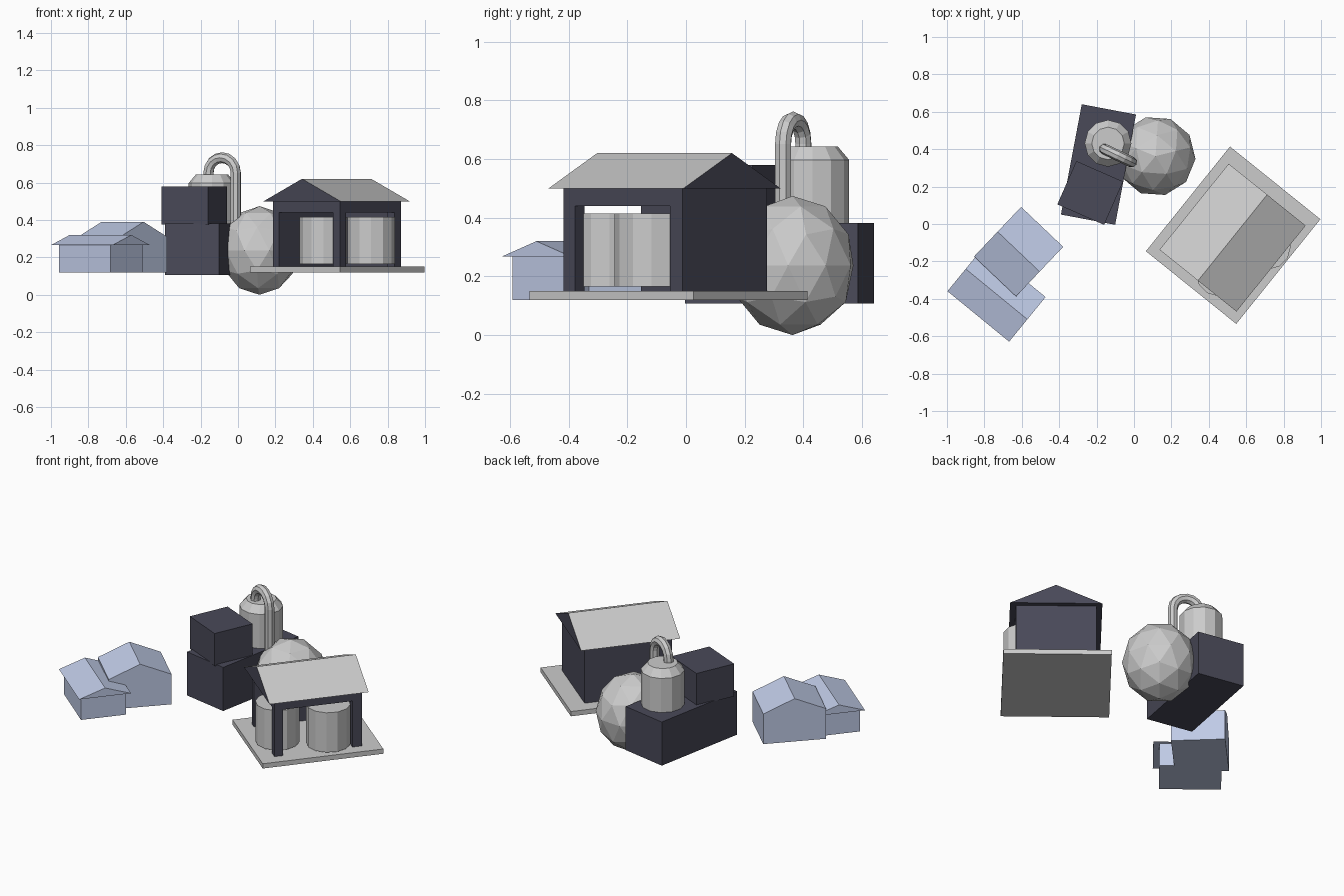
import bpy, bmesh
from math import sin, cos, pi, radians
from mathutils import Vector, Matrix

if "Cube" in bpy.data.objects:
    bpy.data.objects.remove(bpy.data.objects["Cube"])


def material(name, rgb):
    m = bpy.data.materials.new(name)
    m.diffuse_color = (*rgb, 1)
    m.use_nodes = True
    m.node_tree.nodes["Principled BSDF"].inputs["Base Color"].default_value = m.diffuse_color
    return m


DARK = material("dark_slate", (0.067, 0.067, 0.098))
BLUE = material("pale_blue", (0.53, 0.6, 0.8))
GREY = material("plain_grey", (0.8, 0.8, 0.8))


def finish(name, bm, loc, deg=0, mats=()):
    bmesh.ops.recalc_face_normals(bm, faces=bm.faces)
    me = bpy.data.meshes.new(name)
    bm.to_mesh(me)
    bm.free()
    ob = bpy.data.objects.new(name, me)
    bpy.context.collection.objects.link(ob)
    ob.location = loc
    ob.rotation_euler.z = radians(deg)
    for m in mats:
        me.materials.append(m)
    return ob


def box(name, x, y, z0, z1, lx, ly, deg, mats=()):
    bm = bmesh.new()
    bmesh.ops.create_cube(bm, size=1)
    bmesh.ops.scale(bm, vec=(lx, ly, z1 - z0), verts=bm.verts)
    return finish(name, bm, (x, y, (z0 + z1) / 2), deg, mats)


def prism(name, profile, length, x, y, deg, mats, slope_mat=0):
    """Extrude a (y, z) profile along local x; sloping faces may use another material."""
    bm = bmesh.new()
    f = bm.faces.new([bm.verts.new((-length / 2, a, b)) for a, b in profile])
    r = bmesh.ops.extrude_face_region(bm, geom=[f])
    verts = [v for v in r["geom"] if isinstance(v, bmesh.types.BMVert)]
    bmesh.ops.translate(bm, vec=(length, 0, 0), verts=verts)
    bmesh.ops.recalc_face_normals(bm, faces=bm.faces)
    for f in bm.faces:
        if 0.1 < f.normal.z < 0.99:
            f.material_index = slope_mat
    return finish(name, bm, (x, y, 0), deg, mats)


def lathe(name, rings, x, y, n=12, deg=0):
    """Closed round solid from (radius, z) rings."""
    bm = bmesh.new()
    loops = [[bm.verts.new((r * cos(2 * pi * i / n), r * sin(2 * pi * i / n), z))
              for i in range(n)] for r, z in rings]
    for a, b in zip(loops, loops[1:]):
        for i in range(n):
            j = (i + 1) % n
            bm.faces.new((a[i], a[j], b[j], b[i]))
    bm.faces.new(loops[0])
    bm.faces.new(loops[-1])
    return finish(name, bm, (x, y, 0), deg)


# Open shelter on a slab
CX, CY, ANG = 0.53, -0.07, 51.2
box("shelter_slab", CX, -0.06, 0.12, 0.15, 0.718, 0.62, ANG)


def shelter_box(name, u, v, z0, z1, lu, lv):
    p = Matrix.Rotation(radians(ANG), 2) @ Vector((u, -v))
    box(name, CX + p.x, CY + p.y, z0, z1, lu, lv, ANG, [DARK])


shelter_box("side_wall", 0, -0.21, 0.15, 0.5, 0.52, 0.04)
shelter_box("end_wall", 0.24, 0, 0.15, 0.5, 0.04, 0.46)
shelter_box("corner_post", -0.235, 0.205, 0.15, 0.5, 0.05, 0.05)
shelter_box("left_post", -0.24, -0.21, 0.15, 0.5, 0.04, 0.04)
shelter_box("right_post", 0.232, 0.205, 0.15, 0.5, 0.056, 0.05)
shelter_box("end_beam", -0.24, 0, 0.44, 0.5, 0.04, 0.46)
shelter_box("side_beam", 0, 0.21, 0.44, 0.5, 0.52, 0.04)
prism("shelter_roof", [(-0.264, 0.5), (0.264, 0.5), (0, 0.62)],
      0.59, 0.527, CY - 0.003, ANG, [DARK, GREY], 1)

# Storage drums inside the shelter
for i, (x, y) in enumerate([(0.457, -0.26), (0.712, -0.117)]):
    lathe(f"drum_{i + 1}", [(0.127, 0.165), (0.127, 0.415)], x, y)

# Stacked dark blocks
box("lower_block", -0.19, 0.318, 0.107, 0.382, 0.295, 0.6, -10.7, [DARK])
box("upper_block", -0.234, 0.166, 0.375, 0.58, 0.273, 0.253, -23.7, [DARK])

# Tank with chamfered top
lathe("tank", [(0.125, 0.375), (0.125, 0.597), (0.087, 0.642)], -0.139, 0.431)

# Faceted sphere
bm = bmesh.new()
bmesh.ops.create_icosphere(bm, subdivisions=2, radius=1)
bmesh.ops.scale(bm, vec=(0.214, 0.214, 0.237), verts=bm.verts)
finish("sphere_tank", bm, (0.115, 0.363, 0.237), 14)

# Bent pipe from tank to sphere
A, B = Vector((-0.158, 0.4, 0)), Vector((-0.012, 0.331, 0))
mid, half = (A + B) / 2, (B - A) / 2
path = [A + Vector((0, 0, 0.6))]
for i in range(9):
    t = pi * i / 8
    path.append(mid - half * cos(t) + Vector((0, 0, 0.652 + 0.081 * sin(t))))
path.append(B + Vector((0, 0, 0.3)))
side = half.normalized().cross(Vector((0, 0, 1)))
bm = bmesh.new()
loops = []
for i, p in enumerate(path):
    d = (path[min(i + 1, len(path) - 1)] - path[max(i - 1, 0)]).normalized()
    if i in (0, 1):
        d = Vector((0, 0, 1))
    if i >= len(path) - 2:
        d = Vector((0, 0, -1))
    n = d.cross(side)
    loops.append([bm.verts.new(p + 0.029 * (cos(k * pi / 4) * side + sin(k * pi / 4) * n))
                  for k in range(8)])
for a, b in zip(loops, loops[1:]):
    for k in range(8):
        j = (k + 1) % 8
        bm.faces.new((a[k], a[j], b[j], b[k]))
bm.faces.new(loops[0])
bm.faces.new(loops[-1])
finish("pipe", bm, (0, 0, 0))

# Small blue houses
box("small_house_walls", -0.734, -0.375, 0.12, 0.27, 0.356, 0.268, -39.3, [BLUE])
prism("small_house_roof", [(-0.154, 0.267), (0.154, 0.267), (0, 0.32)],
      0.426, -0.735, -0.375, -39.3, [BLUE])
prism("tall_house", [(-0.183, 0.12), (0.183, 0.12), (0.183, 0.31), (0, 0.39), (-0.183, 0.31)],
      0.31, -0.617, -0.148, -43.5, [BLUE])
